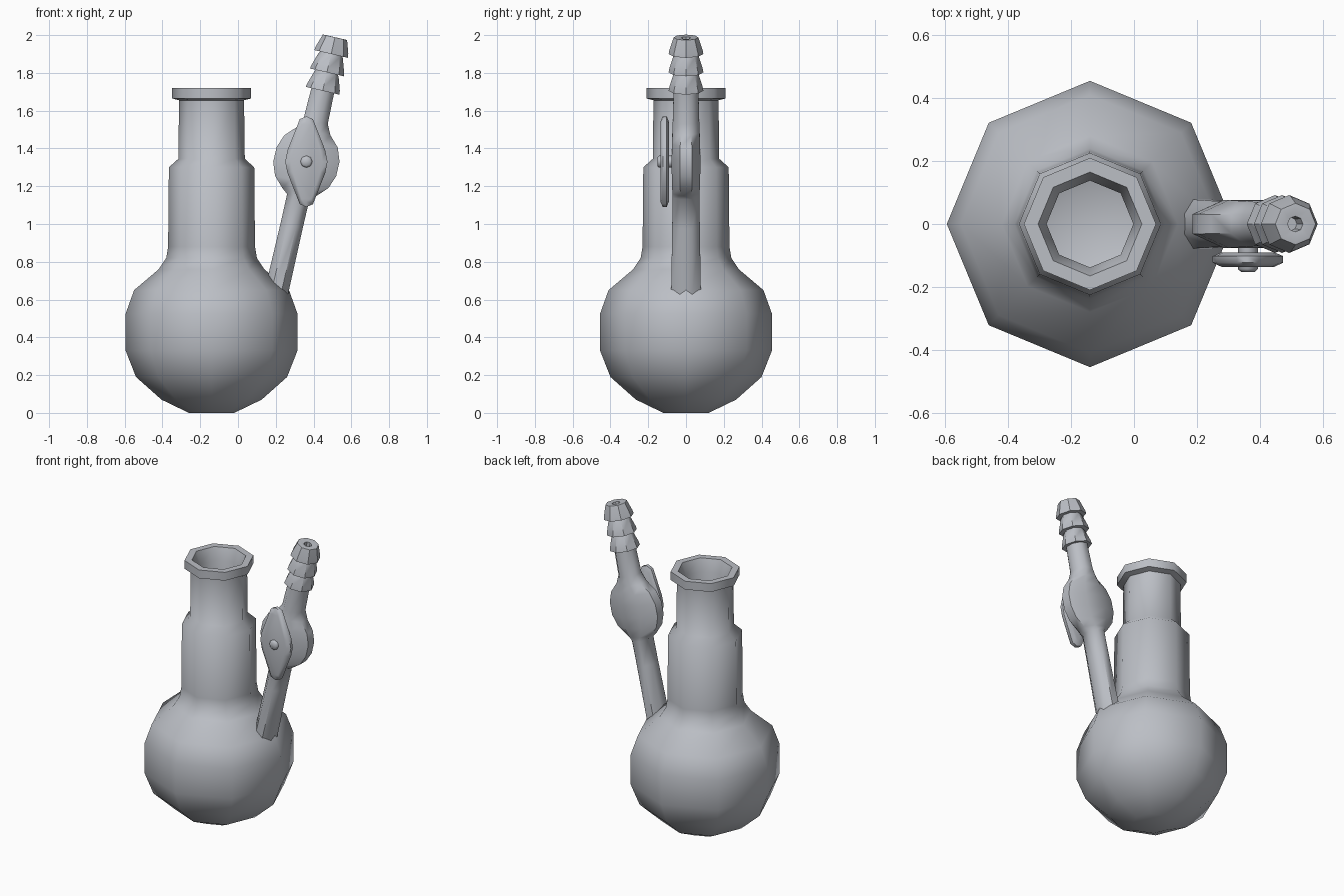
import bpy, bmesh, math
from mathutils import Matrix, Vector

if "Cube" in bpy.data.objects:
    bpy.data.objects.remove(bpy.data.objects["Cube"])

grey = bpy.data.materials.new("grey_glass")
grey.use_nodes = True
colour = (0.50, 0.52, 0.56, 1)
grey.diffuse_color = colour
grey.node_tree.nodes["Principled BSDF"].inputs["Base Color"].default_value = colour


def octagon(rx, ry, turn=0.0):
    return [(rx * math.cos(turn + i * math.pi / 4), ry * math.sin(turn + i * math.pi / 4))
            for i in range(8)]


def loft(name, rings, matrix, angle=40):
    """Join equal rings of 3D points with quads and cap both ends."""
    bm = bmesh.new()
    loops = [[bm.verts.new(matrix @ Vector(p)) for p in ring] for ring in rings]
    n = len(rings[0])
    for a, b in zip(loops, loops[1:]):
        for i in range(n):
            j = (i + 1) % n
            bm.faces.new((a[i], a[j], b[j], b[i]))
    bm.faces.new(loops[0][::-1])
    bm.faces.new(loops[-1])
    bmesh.ops.recalc_face_normals(bm, faces=bm.faces)
    mesh = bpy.data.meshes.new(name)
    bm.to_mesh(mesh)
    bm.free()
    mesh.materials.append(grey)
    obj = bpy.data.objects.new(name, mesh)
    bpy.context.collection.objects.link(obj)
    bpy.ops.object.select_all(action='DESELECT')
    obj.select_set(True)
    bpy.context.view_layer.objects.active = obj
    bpy.ops.object.shade_smooth_by_angle(angle=math.radians(angle))
    return obj


def lathe(name, profile, matrix, turn=0.0, angle=40):
    """Profile rows are (height, radius x, radius y)."""
    rings = [[(x, y, h) for x, y in octagon(rx, ry, turn)] for h, rx, ry in profile]
    return loft(name, rings, matrix, angle)


# Flask: outer wall up to the rim, then back down the hollow inside
outer = [(0, .12), (.07, .265), (.19, .40), (.33, .455), (.525, .455), (.65, .41),
         (.76, .28), (.82, .24), (.88, .23), (1.30, .226), (1.345, .176), (1.655, .172),
         (1.665, .21), (1.72, .21)]
inner = [(1.72, .165), (1.64, .138), (1.32, .138), (1.28, .19), (.84, .195), (.74, .25),
         (.63, .37), (.52, .42), (.34, .42), (.21, .37), (.1, .25), (.04, .11)]
flask_matrix = Matrix.Translation((-.14, 0, 0))
lathe("flask", [(z, r, r) for z, r in outer + inner], flask_matrix, angle=48)

# Leaning side arm, swelling sideways at the valve
lean = Matrix.Translation((.362, 0, 1.33)) @ Matrix.Rotation(math.atan(.23), 4, 'Y')
arm = [(-.71, .068, .085), (-.35, .065, .079), (-.19, .066, .077), (-.165, .10, .078),
       (-.11, .157, .08), (-.04, .185, .082), (.04, .185, .082), (.11, .157, .08),
       (.165, .10, .078), (.22, .071, .076), (.42, .066, .07)]
lathe("side_arm", arm, lean, turn=math.pi / 8, angle=50)

# Barbed hose end with a small bore
barbs = []
for start in (.385, .485, .585):
    barbs += [(start, .06), (start, .092), (start + .022, .088), (start + .09, .066)]
barbs += [(.676, .06), (.672, .025), (.60, .022)]
lathe("hose_barb", [(h, r, r) for h, r in barbs], lean)

# Diamond valve handle with rounded edges
half = [(.035, .225), (.1, .06), (.112, 0), (.1, -.06), (.035, -.225), (0, -.24)]
outline = [(0, .24)] + half + [(-x, z) for x, z in reversed(half[:-1])]
handle = [[(x * s, y, z * (s + 1) / 2) for x, z in outline]
          for y, s in ((-.09, .75), (-.102, 1), (-.123, 1), (-.136, .75))]
hub = Matrix.Translation((.362, 0, 1.33))
loft("valve_handle", handle, hub, angle=60)

# Pin through the handle
pin_matrix = hub @ Matrix.Rotation(math.pi / 2, 4, 'X')
lathe("valve_pin", [(h, r, r) for h, r in ((.05, .032), (.143, .032), (.152, .022))],
      pin_matrix, angle=60)
